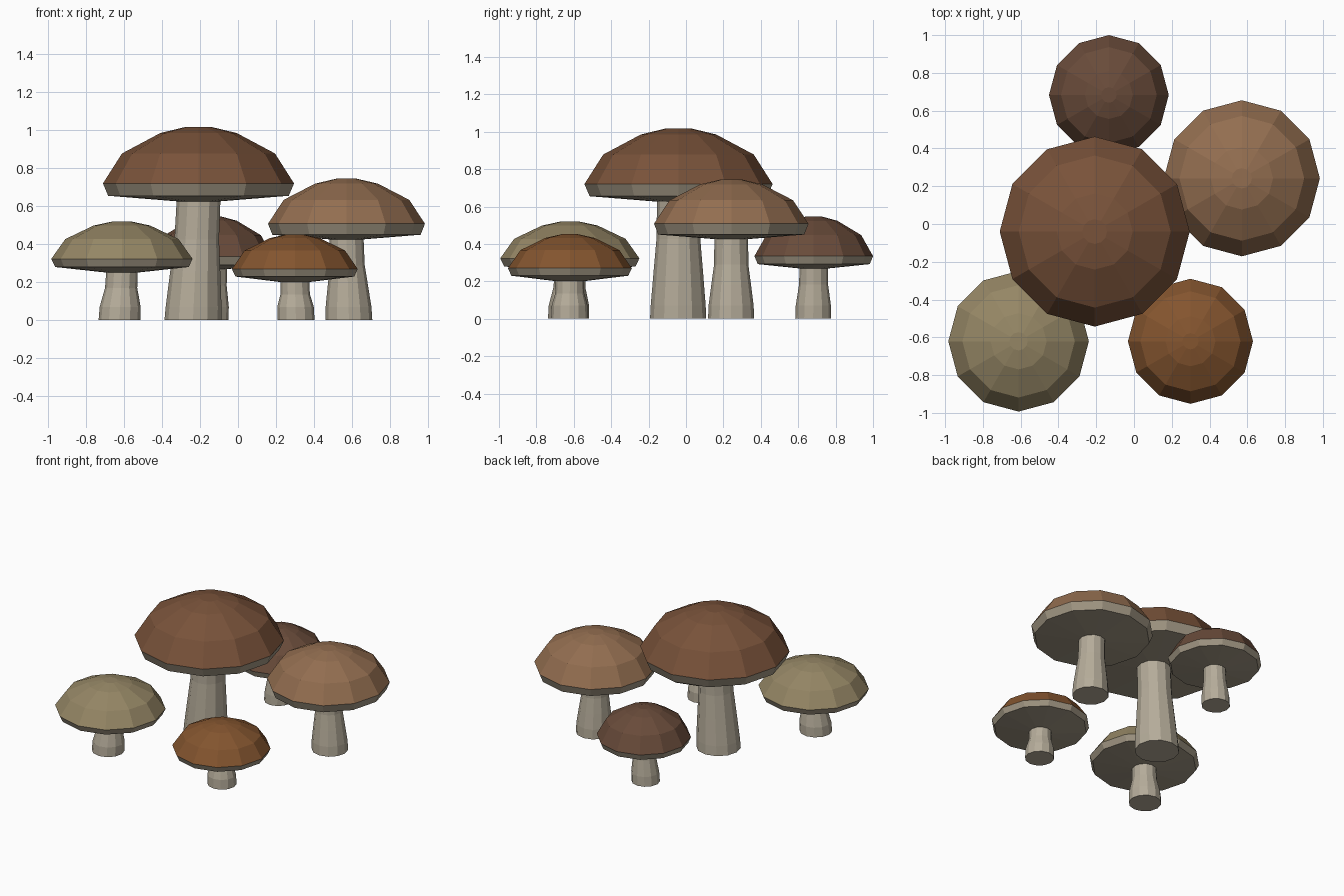
import bpy
import math

if "Cube" in bpy.data.objects:
    bpy.data.objects.remove(bpy.data.objects["Cube"])

SIDES = 12


def material(name, rgb):
    m = bpy.data.materials.new(name)
    m.diffuse_color = (*rgb, 1)
    m.use_nodes = True
    m.node_tree.nodes["Principled BSDF"].inputs["Base Color"].default_value = m.diffuse_color
    return m


def lathe(name, rings, mats, mat_of_band):
    """Closed flat-faced 12-sided solid from rings of (x, y, radius, z), bottom to top."""
    verts, faces, slots = [], [], []
    for x, y, r, z in rings:
        for i in range(SIDES):
            a = 2 * math.pi * i / SIDES
            verts.append((x + r * math.cos(a), y + r * math.sin(a), z))
    for k in range(len(rings) - 1):
        for i in range(SIDES):
            j = (i + 1) % SIDES
            b = k * SIDES
            faces.append((b + i, b + j, b + SIDES + j, b + SIDES + i))
            slots.append(mat_of_band(k))
    top = (len(rings) - 1) * SIDES
    faces.append(tuple(reversed(range(SIDES))))
    slots.append(mat_of_band(0))
    faces.append(tuple(range(top, top + SIDES)))
    slots.append(mat_of_band(len(rings) - 2))
    mesh = bpy.data.meshes.new(name)
    mesh.from_pydata(verts, [], faces)
    for m in mats:
        mesh.materials.append(m)
    for p, s in zip(mesh.polygons, slots):
        p.material_index = s
    obj = bpy.data.objects.new(name, mesh)
    bpy.context.collection.objects.link(obj)
    return obj


cream = material("stem_cream", (0.46, 0.41, 0.32))
gill = material("gill_cream", (0.36, 0.31, 0.23))


def mushroom(name, colour, cap, heights, stem):
    cx, cy, cr = cap
    under, lip, rim, top = heights
    sx, sy, base_r, neck_r = stem
    h = top - rim

    # stem: short straight foot, taper, straight neck
    def stem_ring(t, r):
        z = under * t
        return (sx + (cx - sx) * t, sy + (cy - sy) * t, r, z)
    mid = (base_r + neck_r) / 2
    foot = 0.07 / under
    lathe(name + "_stem",
          [stem_ring(0, base_r), stem_ring(foot, base_r * 0.98),
           stem_ring((foot + 0.68) / 2, mid), stem_ring(0.68, neck_r * 1.02),
           stem_ring(1.04, neck_r)],
          [cream], lambda k: 0)

    # cap: shallow underside, pale lip, coloured dome
    dome = [(0.80, 0.53), (0.40, 0.89), (0.13, 1.0)]
    rings = [(cx, cy, neck_r * 0.9, under), (cx, cy, cr * 0.945, lip), (cx, cy, cr, rim)]
    rings += [(cx, cy, cr * r, rim + h * t) for r, t in dome]
    lathe(name + "_cap", rings, [gill, material(name + "_brown", colour)],
          lambda k: 0 if k < 2 else 1)


mushroom("tall_mushroom", (0.19, 0.085, 0.042), (-0.208, -0.04, 0.503),
         (0.625, 0.655, 0.72, 1.018), (-0.237, -0.042, 0.15, 0.115))
mushroom("right_mushroom", (0.29, 0.155, 0.08), (0.571, 0.242, 0.413),
         (0.425, 0.45, 0.508, 0.745), (0.584, 0.241, 0.123, 0.09))
mushroom("left_mushroom", (0.30, 0.24, 0.13), (-0.611, -0.621, 0.372),
         (0.25, 0.28, 0.323, 0.52), (-0.624, -0.628, 0.11, 0.083))
mushroom("front_mushroom", (0.23, 0.09, 0.028), (0.299, -0.621, 0.331),
         (0.20, 0.23, 0.27, 0.452), (0.305, -0.623, 0.098, 0.076))
mushroom("back_mushroom", (0.14, 0.07, 0.042), (-0.133, 0.683, 0.317),
         (0.268, 0.292, 0.335, 0.547), (-0.146, 0.68, 0.096, 0.076))
